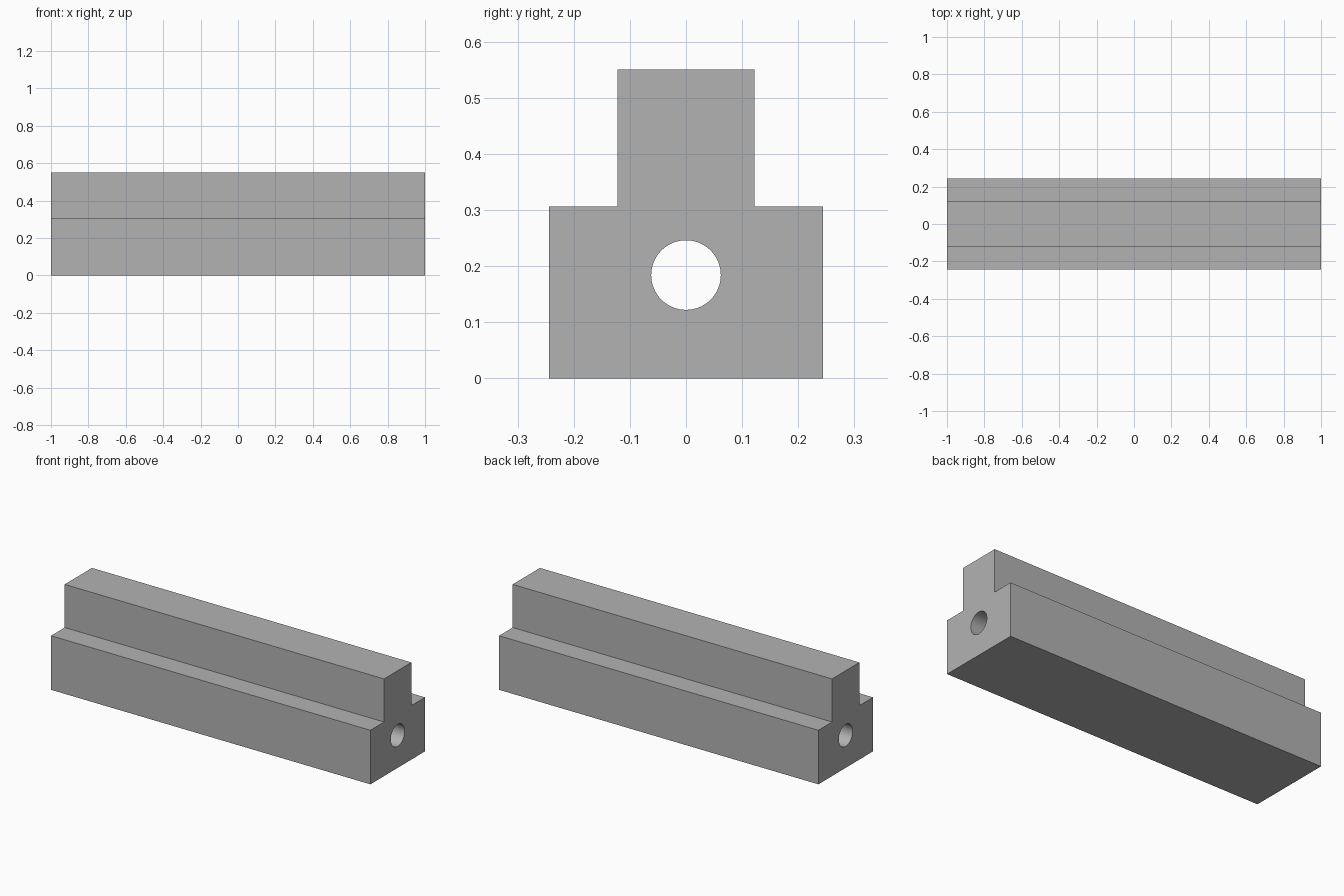
import bpy
import bmesh
import math

if "Cube" in bpy.data.objects:
    bpy.data.objects.remove(bpy.data.objects["Cube"], do_unlink=True)

LENGTH = 2.0
BASE_HALF, RIB_HALF = 0.244, 0.122
SHOULDER, TOP = 0.306, 0.55
HOLE_Z, HOLE_RADIUS = 0.184, 0.062

# Plain grey material
grey = bpy.data.materials.new("grey")
grey.use_nodes = True
colour = (0.45, 0.45, 0.45, 1)
grey.diffuse_color = colour
grey.node_tree.nodes["Principled BSDF"].inputs["Base Color"].default_value = colour

# Stepped rail: half profile mirrored, then extruded along x
half = [(BASE_HALF, 0), (BASE_HALF, SHOULDER), (RIB_HALF, SHOULDER), (RIB_HALF, TOP)]
profile = half + [(-y, z) for y, z in reversed(half)]
bm = bmesh.new()
face = bm.faces.new([bm.verts.new((-LENGTH / 2, y, z)) for y, z in profile])
extruded = bmesh.ops.extrude_face_region(bm, geom=[face], use_keep_orig=True)["geom"]
bmesh.ops.translate(bm, vec=(LENGTH, 0, 0),
                    verts=[v for v in extruded if isinstance(v, bmesh.types.BMVert)])
bmesh.ops.recalc_face_normals(bm, faces=bm.faces)
mesh = bpy.data.meshes.new("stepped_rail")
bm.to_mesh(mesh)
bm.free()
mesh.materials.append(grey)
rail = bpy.data.objects.new("stepped_rail", mesh)
bpy.context.collection.objects.link(rail)

# Round bore running the full length
bpy.ops.mesh.primitive_cylinder_add(vertices=64, radius=HOLE_RADIUS, depth=LENGTH * 1.2,
                                    location=(0, 0, HOLE_Z), rotation=(0, math.pi / 2, 0))
cutter = bpy.context.object
cutter.name = "bore_cutter"
cutter.hide_render = True
cutter.data.materials.append(grey)

bore = rail.modifiers.new("bore", 'BOOLEAN')
bore.operation = 'DIFFERENCE'
bore.solver = 'EXACT'
bore.object = cutter

bpy.ops.object.select_all(action='DESELECT')
rail.select_set(True)
bpy.context.view_layer.objects.active = rail
bpy.ops.object.modifier_apply(modifier=bore.name)
bpy.data.objects.remove(cutter, do_unlink=True)

# Smooth bore wall, sharp edges elsewhere
bpy.ops.object.shade_smooth_by_angle(angle=math.radians(30))
